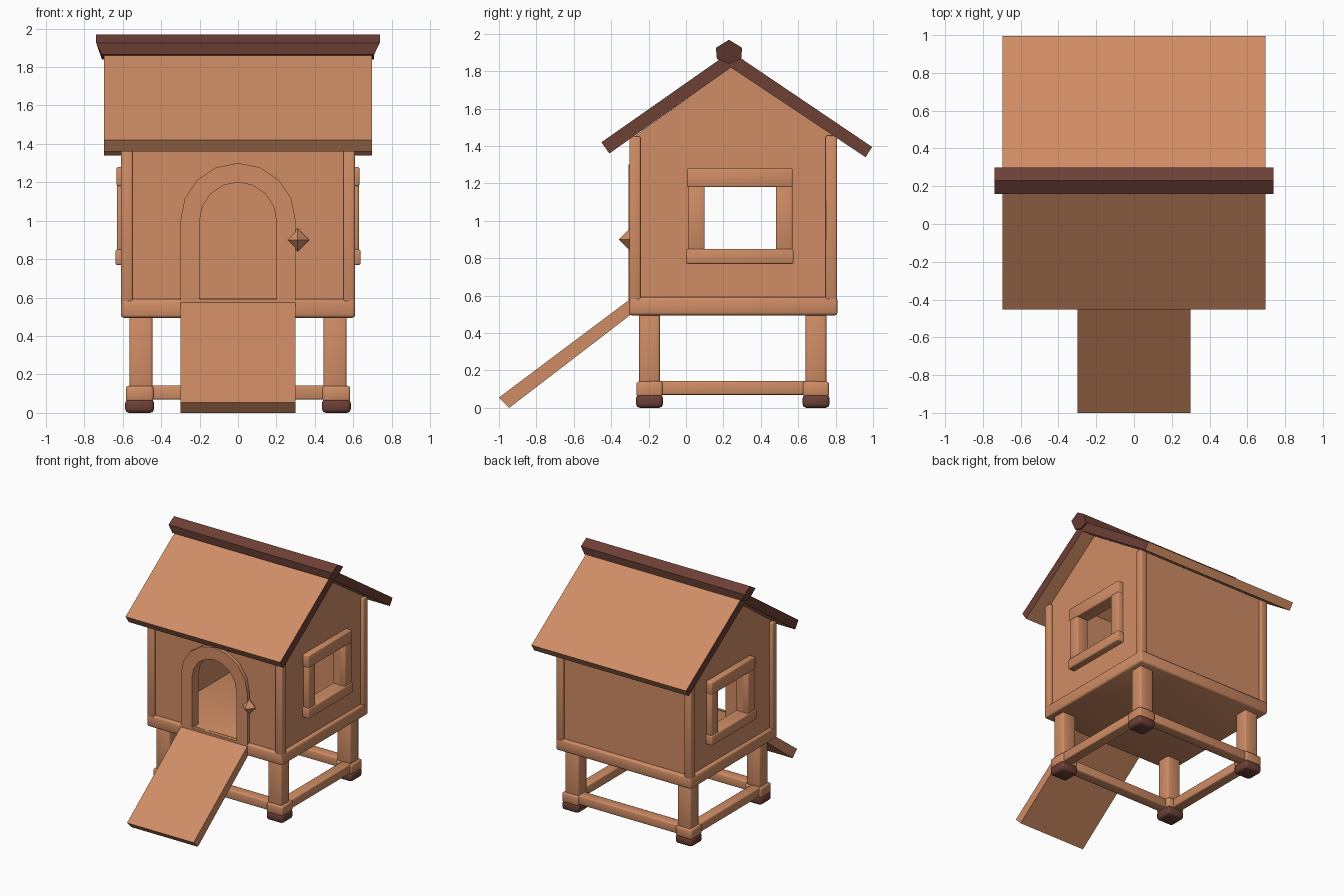
import bpy, bmesh, math
from mathutils import Vector

if "Cube" in bpy.data.objects:
    bpy.data.objects.remove(bpy.data.objects["Cube"])


def material(name, rgb):
    m = bpy.data.materials.new(name)
    m.diffuse_color = (*rgb, 1)
    m.use_nodes = True
    m.node_tree.nodes["Principled BSDF"].inputs["Base Color"].default_value = m.diffuse_color
    return m


WOOD = material("light wood", (0.63, 0.265, 0.13))
DARK = material("dark brown wood", (0.15, 0.05, 0.036))


def prism(name, pts, axis, lo, hi, mat=WOOD, bevel=0.0):
    """Extrude a 2D outline along x (points are y,z) or y (points are x,z)."""
    bm = bmesh.new()
    put = (lambda p, d: (d, p[0], p[1])) if axis == 'x' else (lambda p, d: (p[0], d, p[1]))
    a = [bm.verts.new(put(p, lo)) for p in pts]
    b = [bm.verts.new(put(p, hi)) for p in pts]
    bm.faces.new(a)
    bm.faces.new(b[::-1])
    n = len(pts)
    for i in range(n):
        j = (i + 1) % n
        bm.faces.new((a[i], b[i], b[j], a[j]))
    bmesh.ops.recalc_face_normals(bm, faces=bm.faces)
    if bevel:
        bmesh.ops.bevel(bm, geom=bm.edges[:], offset=bevel, segments=2,
                        profile=0.5, affect='EDGES')
    me = bpy.data.meshes.new(name)
    bm.to_mesh(me)
    bm.free()
    me.materials.append(mat)
    ob = bpy.data.objects.new(name, me)
    bpy.context.collection.objects.link(ob)
    return ob


def box(name, x, y, z, mat=WOOD, bevel=0.008):
    return prism(name, [(y[0], z[0]), (y[1], z[0]), (y[1], z[1]), (y[0], z[1])],
                 'x', x[0], x[1], mat, bevel)


def cut(ob, cutter):
    m = ob.modifiers.new("cut", 'BOOLEAN')
    m.operation, m.solver, m.object = 'DIFFERENCE', 'EXACT', cutter
    bpy.context.view_layer.objects.active = ob
    bpy.ops.object.modifier_apply(modifier=m.name)
    bpy.data.objects.remove(cutter)


def arch(r, base, centre=1.0, n=8):
    return [(r, base)] + [(r * math.cos(math.pi * i / n), centre + r * math.sin(math.pi * i / n))
                          for i in range(n + 1)] + [(-r, base)]


# Wall panels, open to the roof, with door and window openings
walls = prism("wall_panels", [(-0.278, 0.55), (0.782, 0.55), (0.782, 1.46), (0.245, 1.825), (-0.278, 1.45)],
              'x', -0.582, 0.582)
cut(walls, prism("room_cutter", [(-0.22, 0.5), (0.72, 0.5), (0.72, 2.0), (-0.22, 2.0)],
                 'x', -0.525, 0.525))
cut(walls, prism("window_cutter", [(0.10, 0.85), (0.48, 0.85), (0.48, 1.18), (0.10, 1.18)],
                 'x', -0.8, 0.8))
cut(walls, prism("door_cutter", arch(0.2, 0.592), 'y', -0.5, -0.1))

# Floor slab forming a ledge around the walls
box("floor_slab", (-0.61, 0.61), (-0.305, 0.81), (0.495, 0.592), bevel=0.015)

# Slim corner posts
for side, s in (("left", -1), ("right", 1)):
    for end, y0, y1, top in (("front", -0.303, -0.243, 1.45), ("back", 0.747, 0.807, 1.455)):
        xs = sorted((s * 0.548, s * 0.608))
        box(f"{end}_{side}_corner_post", xs, (y0, y1), (0.55, top), bevel=0.008)

# Arched door surround, standing proud of the wall
surround = prism("door_surround", arch(0.30, 0.56), 'y', -0.308, -0.22)
cut(surround, prism("surround_cutter", arch(0.2, 0.592), 'y', -0.5, -0.1))

# Pointed door knob
bm = bmesh.new()
bmesh.ops.create_uvsphere(bm, u_segments=4, v_segments=2, radius=0.06)
bmesh.ops.translate(bm, verts=bm.verts, vec=Vector((0.31, -0.30, 0.90)))
me = bpy.data.meshes.new("door_knob")
bm.to_mesh(me)
bm.free()
me.materials.append(WOOD)
bpy.context.collection.objects.link(bpy.data.objects.new("door_knob", me))

# Window frames on both sides, set through the wall
for side, s in (("left", -1), ("right", 1)):
    def span(a, b):
        return tuple(sorted((s * a, s * b)))
    box(f"{side}_window_top", span(0.53, 0.632), (0.005, 0.57), (1.18, 1.28))
    box(f"{side}_window_sill", span(0.53, 0.638), (0.0, 0.575), (0.77, 0.85))
    box(f"{side}_window_front_post", span(0.53, 0.63), (0.01, 0.10), (0.84, 1.19))
    box(f"{side}_window_back_post", span(0.53, 0.63), (0.48, 0.57), (0.84, 1.19))

# Roof slopes: light boards with dark gable ends
slopes = {"front_roof": [(-0.41, 1.36), (0.24, 1.82), (0.24, 1.905), (-0.452, 1.42)],
          "back_roof": [(0.96, 1.34), (0.995, 1.395), (0.24, 1.905), (0.24, 1.82)]}
for name, pts in slopes.items():
    roof = prism(name, pts, 'x', -0.697, 0.697)
    roof.data.materials.append(DARK)
    for f in roof.data.polygons:
        if abs(f.normal.x) > 0.7:
            f.material_index = 1

# Ridge beam whose ends slope inward towards the bottom
ridge = prism("roof_ridge", [(0.23, 1.968), (0.30, 1.925), (0.295, 1.865), (0.23, 1.84),
                             (0.165, 1.865), (0.16, 1.925)], 'x', -0.738, 0.738, DARK)
for v in ridge.data.vertices:
    if v.co.z < 1.9:
        v.co.x *= 0.96

# Legs with corner blocks and dark feet
for side, s in (("left", -1), ("right", 1)):
    for end, yc in (("front", -0.195), ("back", 0.695)):
        x = s * 0.505
        box(f"{end}_{side}_leg", (x - 0.06, x + 0.06), (yc - 0.055, yc + 0.055), (0.05, 0.52), bevel=0.012)
        xb = s * 0.512
        box(f"{end}_{side}_block", (xb - 0.072, xb + 0.072), (yc - 0.07, yc + 0.07), (0.06, 0.14), bevel=0.012)
        box(f"{end}_{side}_foot", (xb - 0.075, xb + 0.075), (yc - 0.072, yc + 0.072), (0.0, 0.072), DARK, 0.02)
    # Side rail
    xr = s * 0.53
    box(f"{side}_rail", (xr - 0.042, xr + 0.042), (-0.2, 0.7), (0.07, 0.143))

# Front and back rails
box("front_rail", (-0.5, 0.5), (-0.25, -0.165), (0.07, 0.143))
box("back_rail", (-0.5, 0.5), (0.665, 0.75), (0.07, 0.143))

# Entrance ramp
prism("entrance_ramp", [(-1.0, 0.055), (-0.945, 0.0), (-0.28, 0.51), (-0.28, 0.595)],
      'x', -0.30, 0.30)

# Soften rounded edges, keep corners crisp
for ob in list(bpy.context.scene.objects):
    if ob.name in ("door_knob", "roof_ridge", "front_roof", "back_roof", "entrance_ramp"):
        continue
    bpy.ops.object.select_all(action='DESELECT')
    ob.select_set(True)
    bpy.context.view_layer.objects.active = ob
    bpy.ops.object.shade_smooth_by_angle(angle=math.radians(50))
